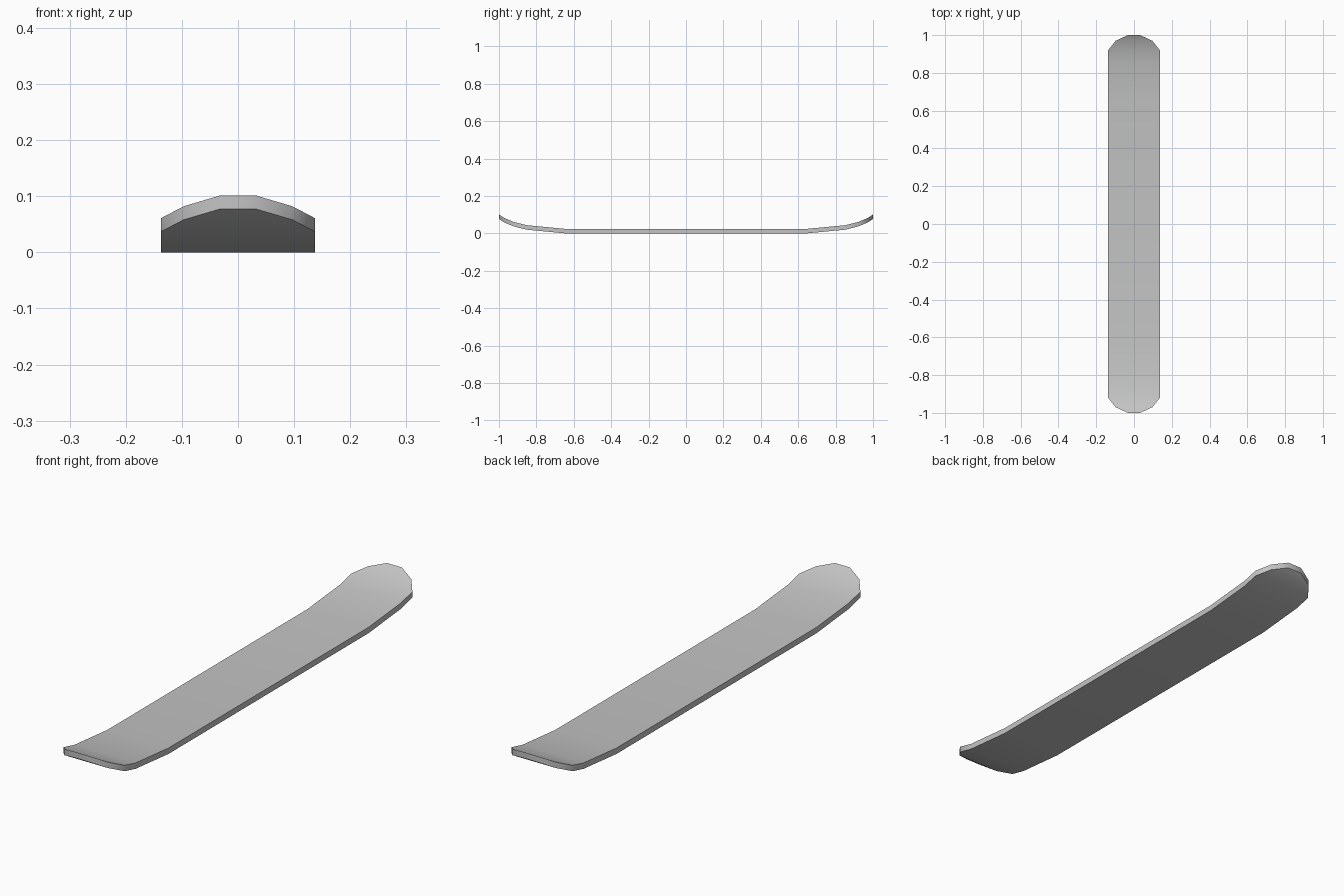
import bpy
import bmesh
import math

cube = bpy.data.objects.get("Cube")
if cube:
    bpy.data.objects.remove(cube)

THICKNESS = 0.024

# Half of the board profile: distance along y, half width, underside height
half = [(0.64, 0.137, 0.0), (0.85, 0.137, 0.02), (0.92, 0.137, 0.037),
        (0.97, 0.097, 0.058), (1.0, 0.033, 0.077)]
stations = [(-y, w, z) for y, w, z in reversed(half)] + half

grey = bpy.data.materials.new("mid_grey")
grey.use_nodes = True
colour = (0.55, 0.55, 0.55, 1)
grey.diffuse_color = colour
grey.node_tree.nodes["Principled BSDF"].inputs["Base Color"].default_value = colour

# Board: cross-sections joined from tip to tail
bm = bmesh.new()
rings = []
for y, w, z in stations:
    corners = [(-w, z), (w, z), (w, z + THICKNESS), (-w, z + THICKNESS)]
    rings.append([bm.verts.new((x, y, h)) for x, h in corners])
for a, b in zip(rings, rings[1:]):
    for i in range(4):
        j = (i + 1) % 4
        bm.faces.new((a[i], a[j], b[j], b[i]))
bm.faces.new(rings[0])
bm.faces.new(rings[-1])
bmesh.ops.recalc_face_normals(bm, faces=bm.faces)

mesh = bpy.data.meshes.new("board")
bm.to_mesh(mesh)
bm.free()
mesh.materials.append(grey)
board = bpy.data.objects.new("board", mesh)
bpy.context.collection.objects.link(board)

# Smooth deck and rim, crisp edge between them
bpy.ops.object.select_all(action='DESELECT')
board.select_set(True)
bpy.context.view_layer.objects.active = board
bpy.ops.object.shade_smooth_by_angle(angle=math.radians(45))
